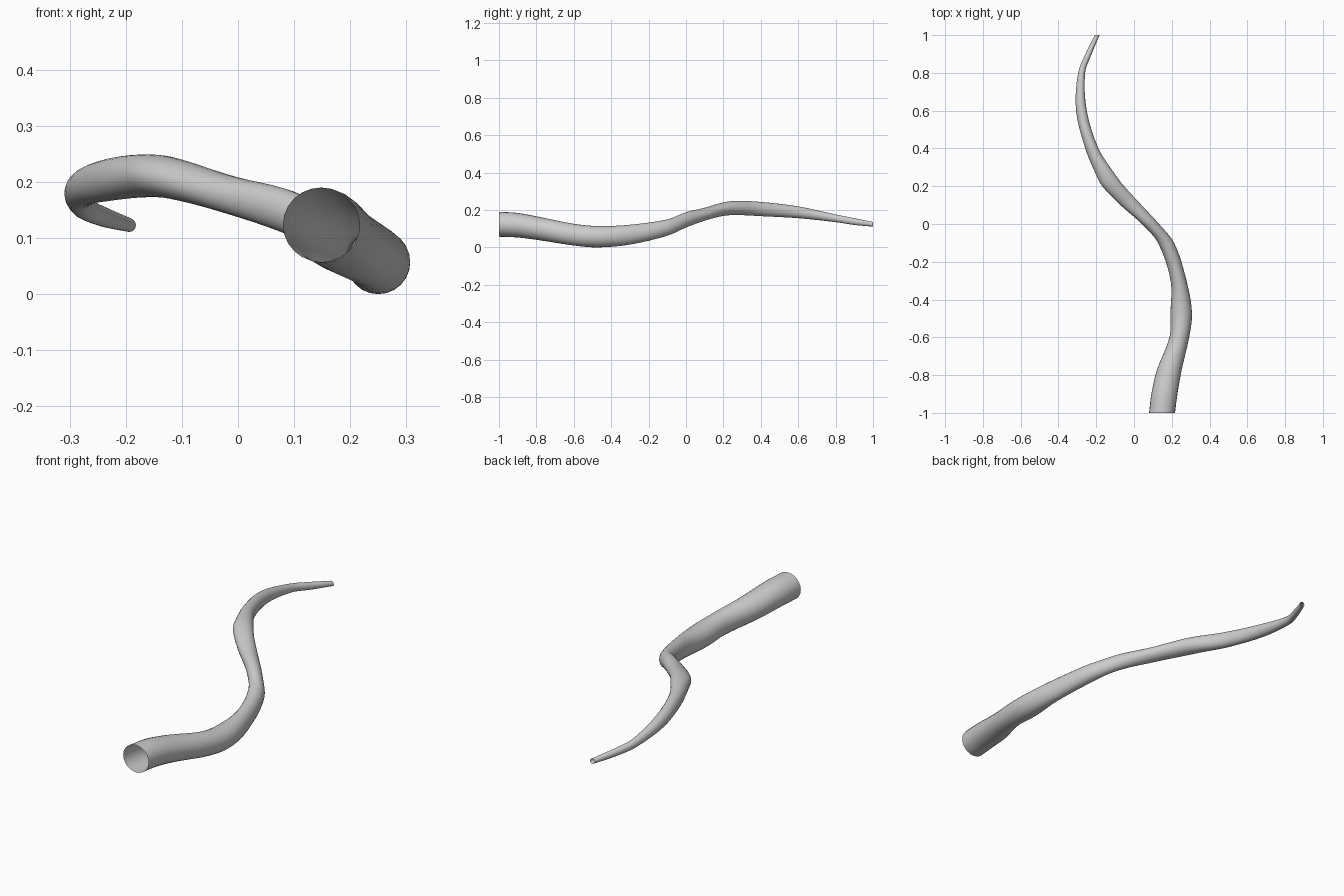
import bpy, bmesh, math

if "Cube" in bpy.data.objects:
    bpy.data.objects.remove(bpy.data.objects["Cube"])

# Stations along the tube: y, x left, x right, z bottom, z top
STATIONS = [
    (-1.00, 0.080, 0.217, 0.057, 0.190),
    (-0.90, 0.092, 0.230, 0.053, 0.184),
    (-0.77, 0.122, 0.253, 0.036, 0.160),
    (-0.60, 0.188, 0.292, 0.010, 0.126),
    (-0.47, 0.193, 0.307, 0.000, 0.114),
    (-0.30, 0.194, 0.278, 0.015, 0.121),
    (-0.10, 0.127, 0.213, 0.062, 0.150),
    (0.00, 0.042, 0.133, 0.106, 0.188),
    (0.10, -0.072, 0.040, 0.143, 0.212),
    (0.20, -0.168, -0.052, 0.168, 0.241),
    (0.27, -0.205, -0.105, 0.173, 0.249),
    (0.40, -0.258, -0.188, 0.167, 0.243),
    (0.60, -0.307, -0.250, 0.156, 0.219),
    (0.80, -0.296, -0.259, 0.135, 0.176),
    (0.90, -0.257, -0.224, 0.120, 0.156),
    (1.00, -0.208, -0.182, 0.111, 0.136),
]
SIDES, STEPS = 24, 4


def smooth_value(i, t, k):
    """Cubic Hermite interpolation of column k against y."""
    def slope(j):
        a, b = STATIONS[max(j - 1, 0)], STATIONS[min(j + 1, len(STATIONS) - 1)]
        return (b[k] - a[k]) / (b[0] - a[0])
    p, q = STATIONS[i], STATIONS[i + 1]
    h = q[0] - p[0]
    return ((2*t**3 - 3*t**2 + 1) * p[k] + (t**3 - 2*t**2 + t) * h * slope(i)
            + (3*t**2 - 2*t**3) * q[k] + (t**3 - t**2) * h * slope(i + 1))


# Smooth list of cross-sections
sections = []
for i in range(len(STATIONS) - 1):
    for s in range(STEPS):
        sections.append([smooth_value(i, s / STEPS, k) for k in range(5)])
sections.append(list(STATIONS[-1]))

# Loft elliptical rings, tilted to follow the direction of the path
bm = bmesh.new()
rings = []
for n, (y, x0, x1, z0, z1) in enumerate(sections):
    a, b = sections[max(n - 1, 0)], sections[min(n + 1, len(sections) - 1)]
    dx = (b[1] + b[2] - a[1] - a[2]) / 2 / (b[0] - a[0])
    dz = (b[3] + b[4] - a[3] - a[4]) / 2 / (b[0] - a[0])
    rho = dx * dz / math.sqrt((1 + dx * dx) * (1 + dz * dz))
    ring = []
    for j in range(SIDES):
        c, s = math.cos(math.tau * j / SIDES), math.sin(math.tau * j / SIDES)
        x = (x0 + x1) / 2 + (x1 - x0) / 2 * c
        z = (z0 + z1) / 2 + (z1 - z0) / 2 * (rho * c + math.sqrt(1 - rho * rho) * s)
        ring.append(bm.verts.new((x, y, z)))
    rings.append(ring)
for r0, r1 in zip(rings, rings[1:]):
    for j in range(SIDES):
        k = (j + 1) % SIDES
        bm.faces.new((r0[j], r1[j], r1[k], r0[k]))
bm.normal_update()
# Make the open shell face outward
f = bm.faces[0] if not bm.faces.ensure_lookup_table() else None
if f.normal.x < 0:
    bmesh.ops.reverse_faces(bm, faces=bm.faces[:])
for f in bm.faces:
    f.smooth = True

mesh = bpy.data.meshes.new("tapered_tube")
bm.to_mesh(mesh)
bm.free()
bpy.context.collection.objects.link(bpy.data.objects.new("tapered_tube", mesh))
